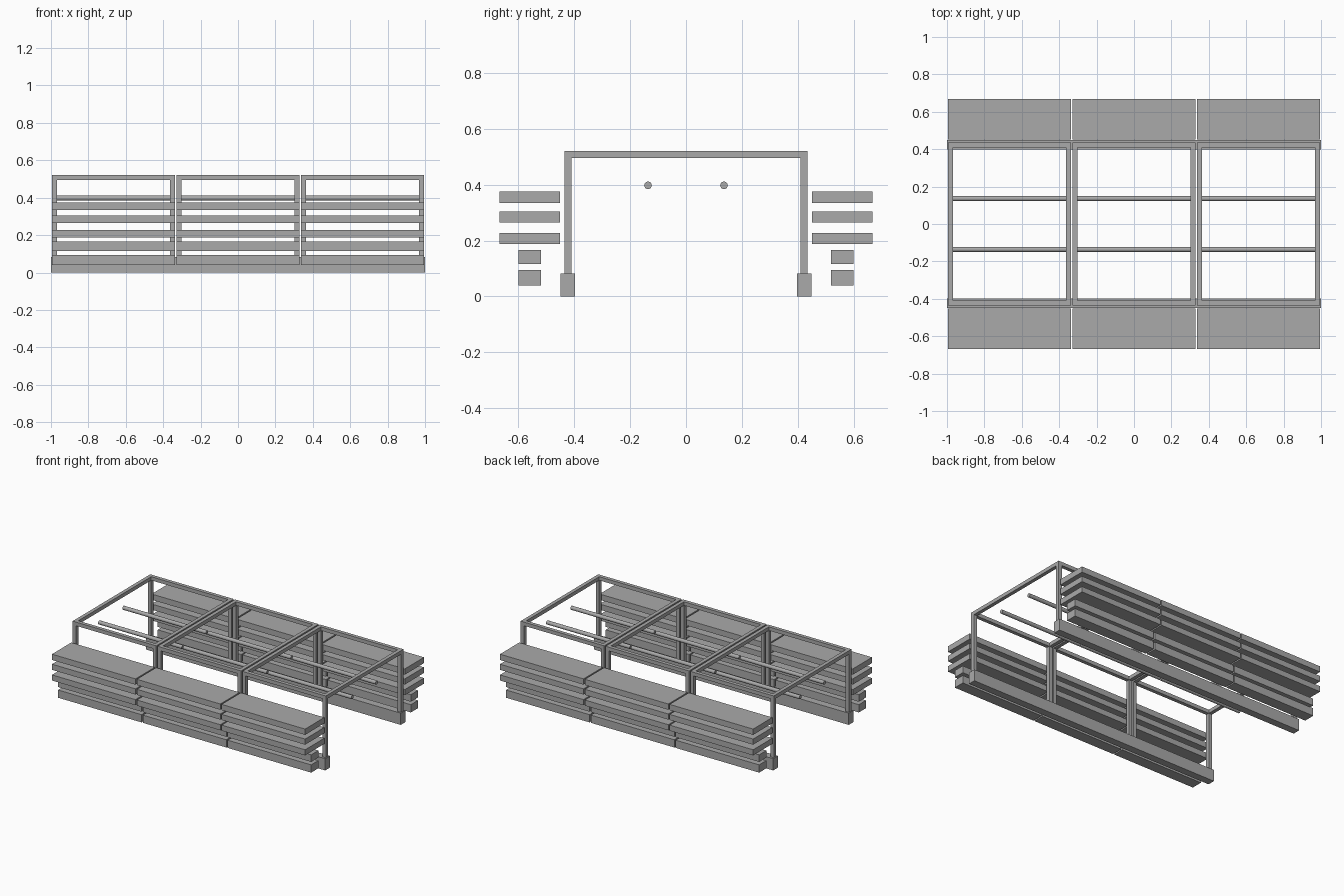
import bpy

default = bpy.data.objects.get("Cube")
if default:
    bpy.data.objects.remove(default, do_unlink=True)

grey = bpy.data.materials.new("mid grey")
grey.use_nodes = True
colour = (0.4, 0.4, 0.4, 1)
grey.diffuse_color = colour
grey.node_tree.nodes["Principled BSDF"].inputs["Base Color"].default_value = colour


def box(name, x, y, z):
    """Box spanning the (low, high) pairs x, y and z."""
    spans = (x, y, z)
    bpy.ops.mesh.primitive_cube_add(size=1, location=[(a + b) / 2 for a, b in spans])
    ob = bpy.context.object
    ob.name = name
    ob.scale = [abs(b - a) for a, b in spans]
    bpy.ops.object.transform_apply(location=False, rotation=False, scale=True)
    ob.data.materials.append(grey)


def rod(name, x, y, z, radius):
    """Round bar along x."""
    bpy.ops.mesh.primitive_cylinder_add(
        vertices=24, radius=radius, depth=x[1] - x[0],
        location=((x[0] + x[1]) / 2, y, z), rotation=(0, 1.5708, 0))
    ob = bpy.context.object
    ob.name = name
    ob.data.materials.append(grey)
    bpy.ops.object.shade_smooth_by_angle()


BAY, HALF = 0.666, 0.328      # bay spacing and half width
TUBE = 0.026                  # square tube size
OUT, TOP, BASE = 0.435, 0.521, 0.083
INNER = OUT - TUBE

# plank name, near and far distance from the middle, bottom and top
planks = [
    ("upper_shelf", 0.451, 0.667, 0.334, 0.375),
    ("middle_shelf", 0.451, 0.667, 0.264, 0.304),
    ("lower_shelf", 0.451, 0.667, 0.188, 0.228),
    ("upper_beam", 0.519, 0.599, 0.116, 0.166),
    ("lower_beam", 0.519, 0.599, 0.04, 0.095),
]

for side, s in (("front", -1), ("back", 1)):
    # long ground sill
    box(side + "_sill", (-1, 1), (s * 0.397, s * 0.45), (0, BASE))
    for bay, i in (("right", -1), ("middle", 0), ("left", 1)):
        x0, x1 = i * BAY - HALF, i * BAY + HALF
        tag = side + "_" + bay
        # stacked planks
        for name, near, far, low, high in planks:
            box(tag + "_" + name, (x0, x1), (s * near, s * far), (low, high))
        # top rail, corner posts and hanging rod
        box(tag + "_top_rail", (x0 + TUBE, x1 - TUBE), (s * INNER, s * OUT), (TOP - TUBE, TOP))
        for end, x in (("right", x0), ("left", x1 - TUBE)):
            box(tag + "_" + end + "_post", (x, x + TUBE), (s * INNER, s * OUT), (BASE, TOP))
        rod(tag + "_hanging_rod", (x0, x1), s * 0.136, 0.398, 0.0135)

# cross rails joining front and back
for bay, i in (("right", -1), ("middle", 0), ("left", 1)):
    for end, x in (("right", i * BAY - HALF), ("left", i * BAY + HALF - TUBE)):
        box(bay + "_" + end + "_cross_rail", (x, x + TUBE), (-INNER, INNER), (TOP - TUBE, TOP))
